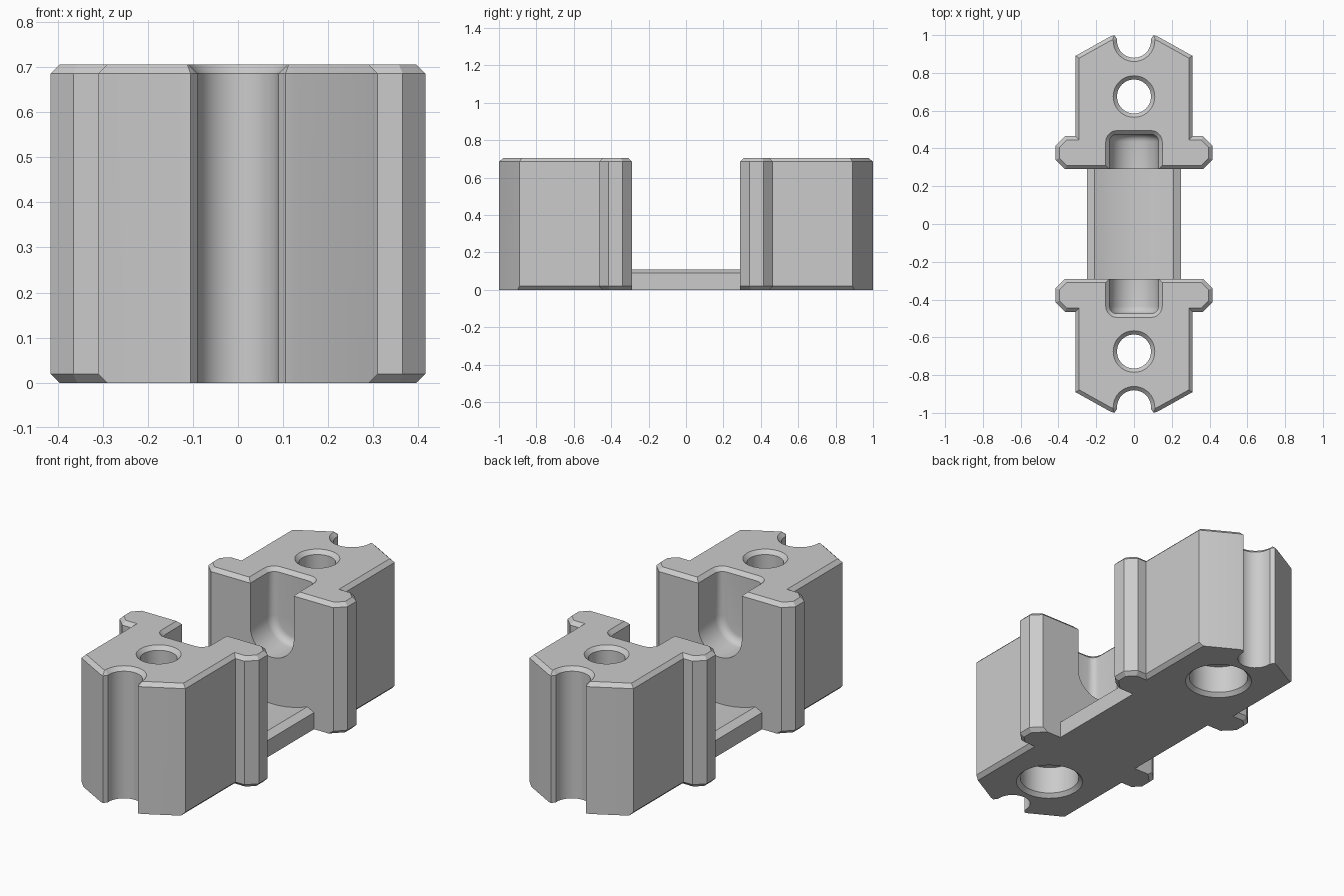
import bpy, bmesh
from math import sin, cos, pi, radians

if "Cube" in bpy.data.objects:
    bpy.data.objects.remove(bpy.data.objects["Cube"], do_unlink=True)

HEIGHT, CHAMFER = 0.705, 0.02
HOLE_Y = 0.675

grey = bpy.data.materials.new("plain grey")
grey.use_nodes = True
grey.diffuse_color = (0.6, 0.6, 0.6, 1)
grey.node_tree.nodes["Principled BSDF"].inputs["Base Color"].default_value = (0.6, 0.6, 0.6, 1)


def arc(cx, cy, r, start, end, steps):
    angles = [radians(start + (end - start) * i / steps) for i in range(steps + 1)]
    return [(cx + r * cos(a), cy + r * sin(a)) for a in angles]


def loft(rings):
    """Closed solid through rings that share a point count."""
    bm = bmesh.new()
    loops = [[bm.verts.new(p) for p in ring] for ring in rings]
    count = len(loops[0])
    for low, high in zip(loops, loops[1:]):
        for i in range(count):
            j = (i + 1) % count
            bm.faces.new((low[i], low[j], high[j], high[i]))
    bm.faces.new(loops[0][::-1])
    bm.faces.new(loops[-1])
    bmesh.ops.recalc_face_normals(bm, faces=bm.faces)
    return bm


def make_object(name, bm):
    mesh = bpy.data.meshes.new(name)
    bm.to_mesh(mesh)
    bm.free()
    mesh.materials.append(grey)
    obj = bpy.data.objects.new(name, mesh)
    bpy.context.collection.objects.link(obj)
    return obj


def bevel(bm, edges, size, segments=1):
    bmesh.ops.bevel(bm, geom=edges, offset=size, segments=segments, profile=0.5,
                    affect='EDGES', clamp_overlap=False)


def smooth(obj):
    bpy.ops.object.select_all(action='DESELECT')
    obj.select_set(True)
    bpy.context.view_layer.objects.active = obj
    bpy.ops.object.shade_smooth_by_angle(angle=radians(28))


# End block: flanged plan with a pointed, notched outer end
half = [(0.365, 0.29), (0.415, 0.34), (0.415, 0.415), (0.365, 0.465), (0.31, 0.465),
        (0.31, 0.89), (0.125, 0.993), (0.105, 1.0), (0.09, 0.98)]
half += arc(0, 0.97, 0.09, 0, -90, 10)
plan = half + [(-x, y) for x, y in half[-2::-1]]
bm = loft([[(x, y, z) for x, y in plan] for z in (0, HEIGHT)])


def wants_chamfer(edge):
    a, b = (v.co for v in edge.verts)
    if abs(a.z - b.z) > 0.01:
        return False
    if a.z > 0.1:
        return True
    # The underside keeps sharp edges at the inner face and pointed end
    return max(a.y, b.y) < 0.9 and max(a.y, b.y) > 0.3 and abs(a.x + b.x) > 0.4


bevel(bm, [e for e in bm.edges if wants_chamfer(e)], CHAMFER)
block = make_object("end_blocks", bm)

# Bolt hole with chamfered mouth and a wide counterbore below
hole_profile = [(0.19, -0.02), (0.15, 0.02), (0.15, 0.17), (0.09, 0.17),
                (0.09, HEIGHT - 0.02), (0.13, HEIGHT + 0.02)]
hole = loft([[(x, y, z) for x, y in arc(0, HOLE_Y, r, 0, 352.5, 47)] for r, z in hole_profile])

# Round-bottomed slot with filleted rear edges
u_shape = [(-0.13, 0.8)] + arc(0, 0.45, 0.13, 180, 360, 20) + [(0.13, 0.8)]
slot = loft([[(x, y, z) for x, z in u_shape] for y in (0.2, 0.475)])
bevel(slot, [e for e in slot.edges if all(v.co.y > 0.4 for v in e.verts)], 0.04, 4)


# Flared mouth along the top of the slot
def mouth_ring(z):
    r = 0.04 + z - (HEIGHT - CHAMFER)
    corners = arc(0.09, 0.435, r, 0, 90, 5) + arc(-0.09, 0.435, r, 90, 180, 5)
    return [(x, y, z) for x, y in [(-0.09 - r, 0.2), (0.09 + r, 0.2)] + corners]


mouth = loft([mouth_ring(HEIGHT - 0.023), mouth_ring(HEIGHT + 0.03)])

cutters = []
for name, bm in (("hole_cutter", hole), ("slot_cutter", slot), ("mouth_cutter", mouth)):
    cutter = make_object(name, bm)
    cutter.hide_render = True
    cut = block.modifiers.new(name, 'BOOLEAN')
    cut.operation, cut.solver, cut.object = 'DIFFERENCE', 'EXACT', cutter
    cutters.append(cutter)

# Second block mirrored to the front, then everything is applied
mirror = block.modifiers.new("front_copy", 'MIRROR')
mirror.use_axis = (False, True, False)
mirror.use_mirror_merge = False
bpy.context.view_layer.update()
result = bpy.data.meshes.new_from_object(
    block.evaluated_get(bpy.context.evaluated_depsgraph_get()))
block.modifiers.clear()
block.data = result
for cutter in cutters:
    bpy.data.objects.remove(cutter, do_unlink=True)
smooth(block)

# Connecting bridge: low plate with chamfered rims and a shallow hollow
hollow = [(0.21 * i / 8, 0.07 + 0.04 * (i / 8) ** 2) for i in range(8, -9, -1)]
section = [(-0.25, 0), (0.25, 0), (0.25, 0.09)] + hollow + [(-0.25, 0.09)]
bridge = make_object("bridge", loft([[(x, y, z) for x, z in section] for y in (-0.29, 0.29)]))
smooth(bridge)
